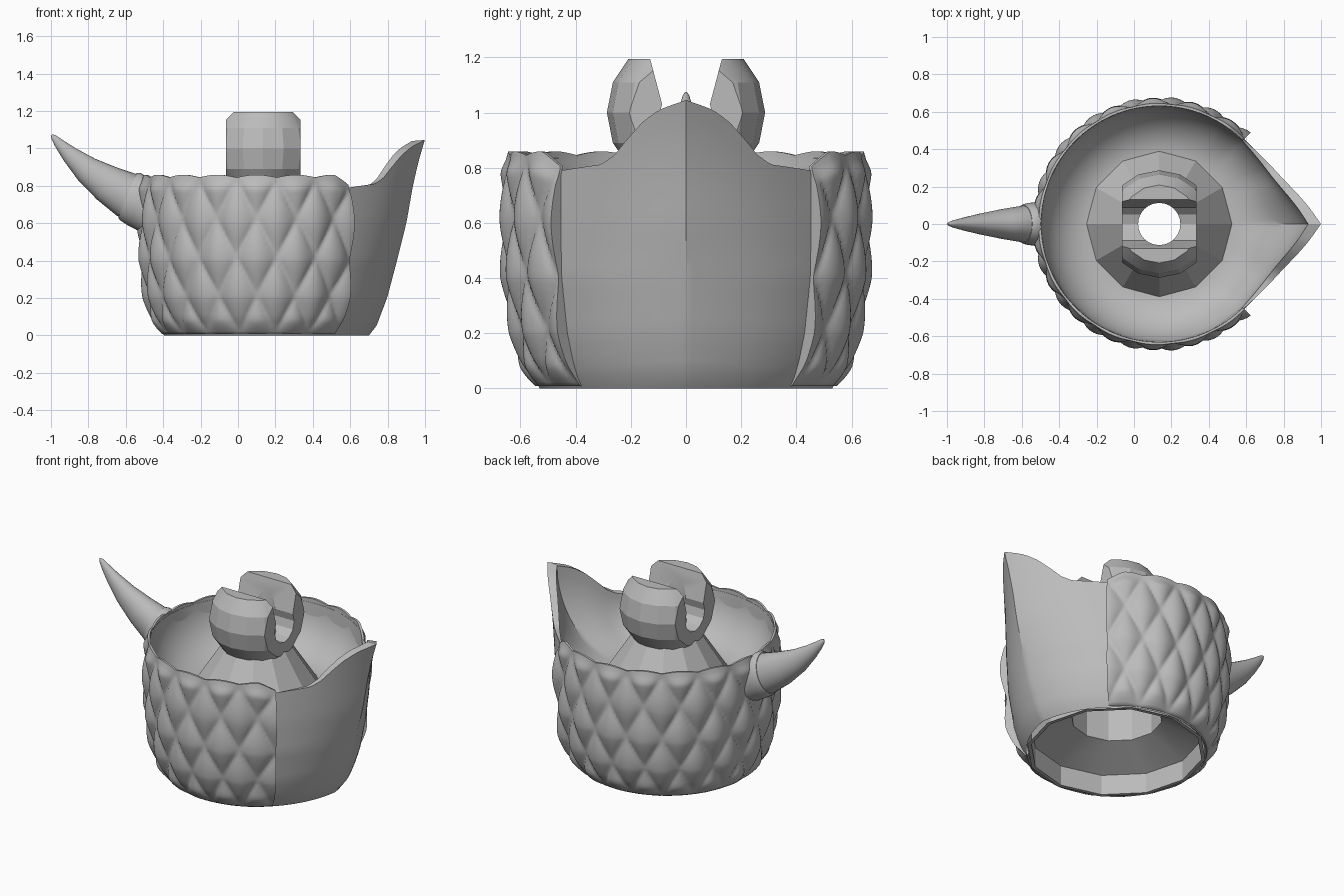
import bpy, bmesh
from math import sin, cos, pi, radians
from mathutils import Vector

if "Cube" in bpy.data.objects:
    bpy.data.objects.remove(bpy.data.objects["Cube"])

AXIS_X = 0.135
EDGE = 46        # half angle of the smooth pointed plate, in degrees
SCALE_EDGE = 45  # where the scales begin

grey = bpy.data.materials.new("stone_grey")
grey.use_nodes = True
grey.diffuse_color = (0.5, 0.5, 0.5, 1)
grey.node_tree.nodes["Principled BSDF"].inputs["Base Color"].default_value = (0.5, 0.5, 0.5, 1)


def interp(points, t):
    """Piecewise linear lookup."""
    for (a, va), (b, vb) in zip(points, points[1:]):
        if t <= b:
            return va + (vb - va) * max(0, (t - a) / (b - a))
    return points[-1][1]


def finish(name, bm, smooth=35):
    bmesh.ops.remove_doubles(bm, verts=bm.verts, dist=0.0002)
    bmesh.ops.recalc_face_normals(bm, faces=bm.faces)
    mesh = bpy.data.meshes.new(name)
    bm.to_mesh(mesh)
    bm.free()
    obj = bpy.data.objects.new(name, mesh)
    bpy.context.collection.objects.link(obj)
    mesh.materials.append(grey)
    bpy.ops.object.select_all(action='DESELECT')
    obj.select_set(True)
    bpy.context.view_layer.objects.active = obj
    if smooth:
        bpy.ops.object.shade_smooth_by_angle(angle=radians(smooth))
    return obj


def skin(rows, wrap_rows=False, wrap_cols=False, caps=False):
    """Quads over a grid of points."""
    bm = bmesh.new()
    grid = [[bm.verts.new(p) for p in row] for row in rows]
    n, m = len(grid), len(grid[0])
    for i in range(n if wrap_rows else n - 1):
        for j in range(m if wrap_cols else m - 1):
            k, l = (i + 1) % n, (j + 1) % m
            bm.faces.new((grid[i][j], grid[i][l], grid[k][l], grid[k][j]))
    if caps:
        bm.faces.new(grid[0])
        bm.faces.new(grid[-1])
    return bm


def polar(r, deg, z):
    return Vector((AXIS_X + r * cos(radians(deg)), r * sin(radians(deg)), z))


# Body outline: round at the back, drawn out to a point in front
ROUND = [(0, .53), (.04, .555), (.1, .58), (.2, .608), (.4, .637), (.6, .642), (.86, .638), (1.1, .638)]
TIP = [(0, .565), (.05, .605), (.2, .662), (.4, .715), (.6, .765), (.8, .8), (.93, .83), (1.05, .865)]
RIM = [(0, 1.045), (7, 1.01), (12, .965), (17, .905), (22, .845), (27, .812), (45, .79), (56, .835), (180, .842)]


def radius(deg, z):
    pull = max(0, 1 - abs(deg) / EDGE) ** 1.7
    base = interp(ROUND, z)
    return base + (interp(TIP, z) - base) * pull


def body_column(deg):
    rim = interp(RIM, abs(deg))
    col = [polar(radius(deg, rim * i / 20), deg, rim * i / 20) for i in range(21)]
    lip = 0.008 + 0.06 * max(0, 1 - abs(deg) / EDGE)
    inner, floor_r, floor_z = radius(deg, rim) - lip, 0.36, 0.53
    for i in range(13):
        a = pi / 2 * (1 - i / 12)
        col.append(polar(floor_r + (inner - floor_r) * sin(a), deg,
                         floor_z + (rim - 0.005 - floor_z) * (1 - cos(a))))
    return col


finish("body_shell", skin([body_column(d) for d in range(-180, 180, 2)], wrap_rows=True), 27)


# Overlapping diamond scales wrapped round the back of the body
COLUMNS, TALL = 14, 0.42


def scale_point(s, t):
    deg = SCALE_EDGE + s * (360 - 2 * SCALE_EDGE)
    side = min(1, 30 * min(s, 1 - s))  # rises away from the two plate ends
    u, v = s * COLUMNS, t * 0.85 / TALL
    pillow = abs(sin(pi * (u + v)) * sin(pi * (u - v))) ** 0.6
    z = 0.008 + (0.797 + 0.04 * side) * t
    fade = min(1, 10 * t + 0.2, 12 * (1 - t) + 0.1)
    if t == 1:
        z += 0.014 * abs(sin(pi * u))
    lift = 0.004 + 0.012 * (1 - side) * fade + 0.034 * pillow * fade
    return polar(interp(ROUND, z) + lift, deg, z)


def scale_column(s):
    deg = SCALE_EDGE + s * (360 - 2 * SCALE_EDGE)
    col = [scale_point(s, i / 60) for i in range(61)]
    top, bottom = col[-1].z, col[0].z
    # back of the plate, sunk into the body
    return col + [polar(0.631, deg, top), polar(0.631, deg, top - 0.03), polar(0.52, deg, bottom)]


STEPS = COLUMNS * 16
finish("scale_plates", skin([scale_column(i / STEPS) for i in range(STEPS + 1)],
                            wrap_cols=True, caps=True), 70)


# Faceted inner cone and the hollow underneath
core = [(.39, .53), (.2, .82), (.13, .82), (.13, .6), (.27, .6), (.27, .23), (.51, .13), (.51, 0), (.533, 0)]
finish("inner_cone", skin([[polar(r, 30 * k, z) for k in range(12)] for r, z in core], wrap_cols=True), 25)


# Swept horn and its collar, cut off at the body wall
def sweep(name, path):
    rows = []
    for i, (x, z, r) in enumerate(path):
        a, b = path[max(0, i - 1)], path[min(len(path) - 1, i + 1)]
        along = Vector((b[0] - a[0], 0, b[1] - a[1])).normalized()
        up = Vector((-along.z, 0, along.x))
        ring = [Vector((x, 0, z)) + up * r * cos(k * pi / 12)
                + Vector((0, 0.8 * r * sin(k * pi / 12), 0)) for k in range(24)]
        for p in ring:
            p.x = min(p.x, -0.499)
        rows.append(ring)
    finish(name, skin(rows, wrap_cols=True, caps=True), 40)


sweep("horn", [(-.5, .705, .13), (-.59, .75, .124), (-.7, .812, .101), (-.81, .888, .073),
               (-.9, .968, .046), (-.96, 1.03, .026), (-.985, 1.06, .015), (-.996, 1.072, .005)])
sweep("horn_collar", [(-.43, .68, .15), (-.53, .722, .146), (-.575, .742, .138), (-.592, .749, .128)])


# Split ball clip: sphere trimmed flat at the sides and top
bm = bmesh.new()
bmesh.ops.create_uvsphere(bm, u_segments=16, v_segments=8, radius=0.287)
bmesh.ops.translate(bm, verts=bm.verts, vec=(AXIS_X, 0, 1))
for co, no in (((AXIS_X + .2, 0, 1), (1, 0, 0)), ((AXIS_X - .2, 0, 1), (-1, 0, 0)), ((0, 0, 1.195), (0, 0, 1))):
    bmesh.ops.bisect_plane(bm, geom=bm.verts[:] + bm.edges[:] + bm.faces[:],
                           plane_co=co, plane_no=no, clear_outer=True)
    bmesh.ops.holes_fill(bm, edges=[e for e in bm.edges if e.is_boundary], sides=0)
ball = finish("ball_clip", bm, 0)

# Slot cutter with a rounded bottom below a flared mouth, and a round bore
slot = [(.15, 1.27)]
slot += [(.1 * cos(radians(a)), .98 + .1 * sin(radians(a))) for a in range(30, -211, -30)]
slot += [(-.15, 1.27)]
slot_cut = finish("slot_cutter", skin([[(x, y, z) for y, z in slot] for x in (AXIS_X - .4, AXIS_X + .4)],
                                      wrap_cols=True, caps=True), 0)
bore_cut = finish("bore_cutter", skin([[polar(.113, 15 * k, z) for k in range(24)] for z in (.5, 1.4)],
                                      wrap_cols=True, caps=True), 0)
bpy.ops.object.select_all(action='DESELECT')
ball.select_set(True)
bpy.context.view_layer.objects.active = ball
for cutter in (slot_cut, bore_cut):
    cutter.hide_render = True
    mod = ball.modifiers.new(cutter.name, 'BOOLEAN')
    mod.operation, mod.solver, mod.object = 'DIFFERENCE', 'EXACT', cutter
    bpy.ops.object.modifier_apply(modifier=mod.name)
    bpy.data.objects.remove(cutter)
bpy.ops.object.shade_smooth_by_angle(angle=radians(20))
